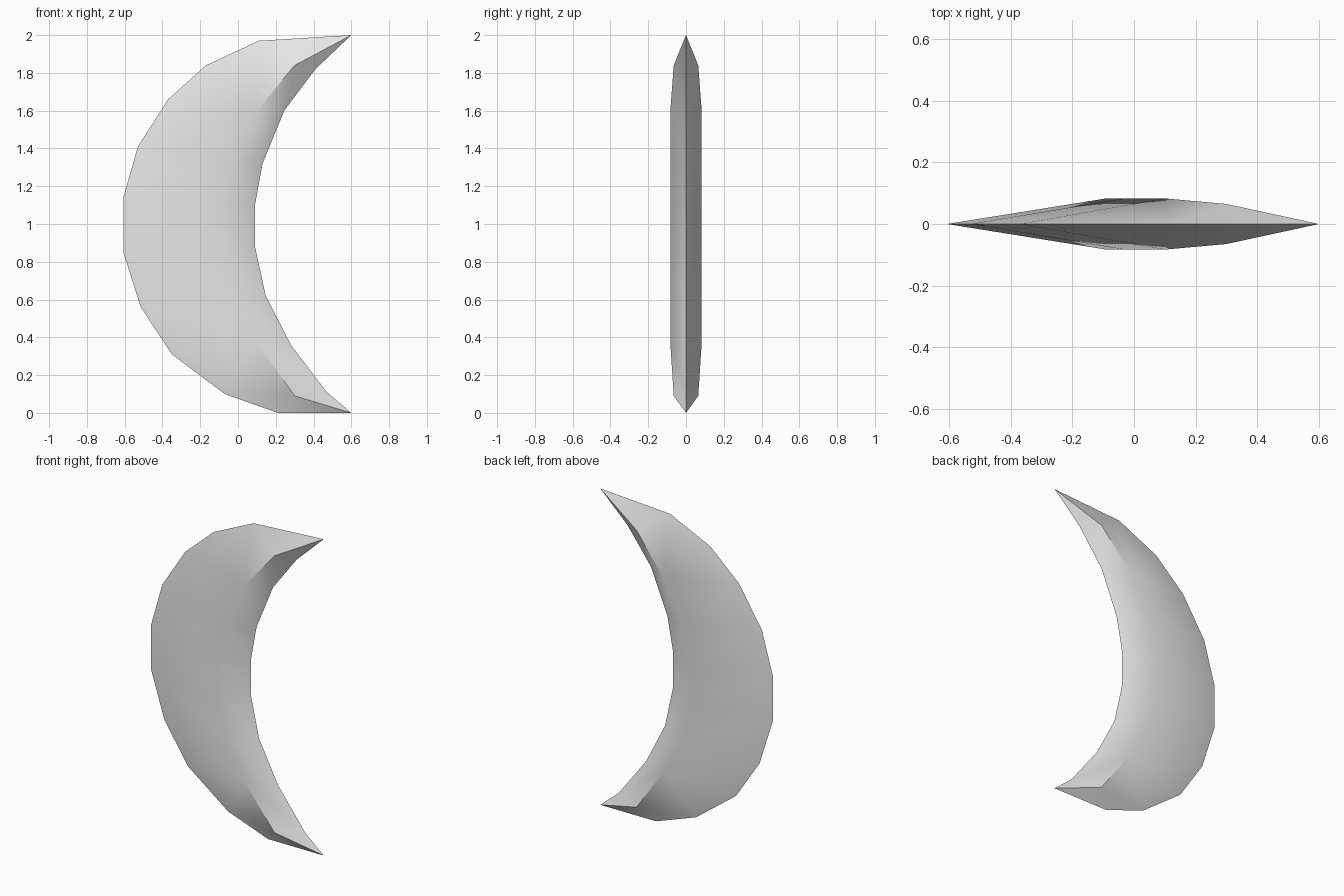
import bpy, bmesh, math

if "Cube" in bpy.data.objects:
    bpy.data.objects.remove(bpy.data.objects["Cube"])

# Outline and ridge of the crescent in the x-z plane, listed from top to bottom
TOP, BOTTOM = (0.60, 2.0), (0.60, 0.0)
outer = [(0.11, 1.97), (-0.17, 1.84), (-0.37, 1.66), (-0.53, 1.41), (-0.607, 1.14),
         (-0.607, 0.85), (-0.515, 0.56), (-0.35, 0.31), (-0.07, 0.10), (0.21, 0.0)]
inner = [(0.41, 1.82), (0.245, 1.60), (0.13, 1.32), (0.09, 1.10),
         (0.09, 0.88), (0.147, 0.62), (0.28, 0.36), (0.47, 0.11)]
ridge = [(0.30, 1.84, 0.065), (0.10, 1.60, 0.083), (-0.03, 1.33, 0.083), (-0.09, 1.10, 0.083),
         (-0.09, 0.87, 0.083), (-0.03, 0.62, 0.083), (0.10, 0.37, 0.083), (0.30, 0.09, 0.065)]
# Ridge point that each outer point joins to
link = [0, 1, 1, 2, 3, 4, 5, 6, 6, 7]

bm = bmesh.new()


def flat(p):
    return bm.verts.new((p[0], 0, p[1]))


top, bottom = flat(TOP), flat(BOTTOM)
o = [top] + [flat(p) for p in outer] + [bottom]
i = [top] + [flat(p) for p in inner] + [bottom]


def strip(a, b):
    """Skin two equally long rows, dropping repeated corners."""
    for k in range(len(a) - 1):
        corners = list(dict.fromkeys((a[k], a[k + 1], b[k + 1], b[k])))
        if len(corners) > 2:
            bm.faces.new(corners)


# Front and back cheeks, meeting at the sharp outline
for side in (-1, 1):
    r = [bm.verts.new((x, side * y, z)) for x, z, y in ridge]
    strip(o, [top] + [r[k] for k in link] + [bottom])
    strip([top] + r + [bottom], i)

bmesh.ops.recalc_face_normals(bm, faces=bm.faces)
mesh = bpy.data.meshes.new("crescent")
bm.to_mesh(mesh)
bm.free()

crescent = bpy.data.objects.new("crescent", mesh)
bpy.context.collection.objects.link(crescent)
grey = bpy.data.materials.new("light grey")
grey.diffuse_color = (0.8, 0.8, 0.8, 1)
grey.use_nodes = True
grey.node_tree.nodes["Principled BSDF"].inputs["Base Color"].default_value = grey.diffuse_color
mesh.materials.append(grey)

# Smooth cheeks, sharp rim
bpy.context.view_layer.objects.active = crescent
crescent.select_set(True)
bpy.ops.object.shade_smooth_by_angle(angle=math.radians(42))
